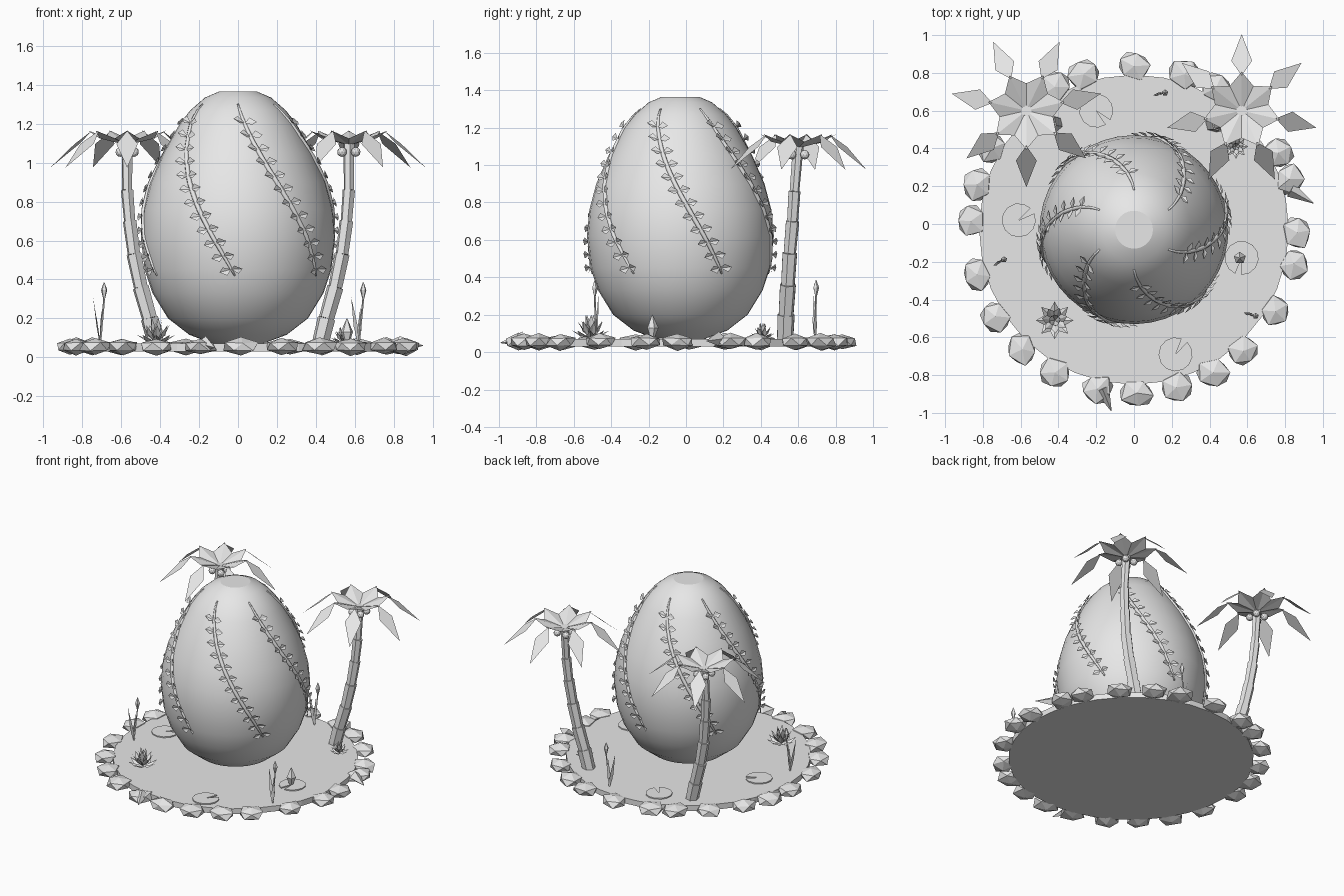
import bpy, bmesh, math, random
from mathutils import Vector, Matrix

random.seed(4)
if "Cube" in bpy.data.objects:
    bpy.data.objects.remove(bpy.data.objects["Cube"], do_unlink=True)

GREY = (0.8, 0.8, 0.8, 1)
stone = bpy.data.materials.new("plain_grey")
stone.use_nodes = True
stone.diffuse_color = GREY
stone.node_tree.nodes["Principled BSDF"].inputs["Base Color"].default_value = GREY

MID_Y = -0.03      # centre of the island and egg
GROUND = 0.07      # top of the island


def finish(name, bm, smooth=False, solid=True):
    if solid:
        bmesh.ops.recalc_face_normals(bm, faces=bm.faces)
    for f in bm.faces:
        f.smooth = smooth
    me = bpy.data.meshes.new(name)
    bm.to_mesh(me)
    bm.free()
    me.materials.append(stone)
    ob = bpy.data.objects.new(name, me)
    bpy.context.collection.objects.link(ob)
    return ob


def polar(angle, r, z=0.0):
    return Vector((r * math.cos(angle), r * math.sin(angle), z))


def face(bm, *points):
    bm.faces.new([bm.verts.new(p) for p in points])


def kite(bm, base, tip, side, mid=0.45, lift=Vector((0, 0, 0))):
    """Leaf of two triangles folded along its middle line."""
    centre = base.lerp(tip, mid) + lift
    a, b, l, r = [bm.verts.new(p) for p in (base, tip, centre - side, centre + side)]
    bm.faces.new((a, r, b))
    bm.faces.new((a, b, l))


def tube(bm, path, radii, sides):
    rings = []
    for i, p in enumerate(path):
        t = (path[min(i + 1, len(path) - 1)] - path[max(i - 1, 0)]).normalized()
        u = t.cross(Vector((0.3, 1, 0.1))).normalized()
        v = t.cross(u)
        rings.append([bm.verts.new(p + radii[i] * (u * math.cos(a) + v * math.sin(a)))
                      for a in (math.tau * k / sides for k in range(sides))])
    for lo, hi in zip(rings, rings[1:]):
        for k in range(sides):
            n = (k + 1) % sides
            bm.faces.new((lo[k], lo[n], hi[n], hi[k]))
    bm.faces.new(rings[0][::-1])
    bm.faces.new(rings[-1])


# Island disc
bm = bmesh.new()
bmesh.ops.create_cone(bm, cap_ends=True, segments=32, radius1=0.82, radius2=0.82, depth=0.04,
                      matrix=Matrix.Translation((0, MID_Y, GROUND - 0.02)))
finish("island", bm)

# Faceted rocks around the rim
ROCKS = (90, 72, 60, 45, 28, 18, 359, 348, 330, 312, 299, 285, 271, 257,
         241, 227, 212, 196, 177, 164, 150, 134, 119, 108)
bm = bmesh.new()
for deg in ROCKS:
    a = math.radians(deg)
    place = (Matrix.Translation(polar(a, 0.865, 0.055) + Vector((0, MID_Y, 0)))
             @ Matrix.Rotation(a + random.uniform(-0.4, 0.4), 4, 'Z')
             @ Matrix.Diagonal((0.085, 0.095, 0.045, 1)))
    made = bmesh.ops.create_icosphere(bm, subdivisions=1, radius=1)
    for v in made["verts"]:
        v.co = place @ (v.co * random.uniform(0.85, 1.1))
        v.co.z = max(v.co.z, 0)
# Two pointed shards among the rocks
for base, tip in (((-0.17, -0.87, 0.07), (-0.12, -0.99, 0.05)),
                  ((0.83, 0.18, 0.07), (0.95, 0.11, 0.06))):
    tube(bm, [Vector(base), Vector(tip)], [0.04, 0.002], 4)
finish("rim_rocks", bm)

# Egg: lathed profile of (radius, height)
EGG = [(0.1, 0.06), (0.25, 0.115), (0.36, 0.2), (0.44, 0.33), (0.48, 0.45), (0.5, 0.62),
       (0.487, 0.76), (0.45, 0.9), (0.385, 1.05), (0.3, 1.2), (0.245, 1.27), (0.17, 1.335),
       (0.1, 1.365)]
bm = bmesh.new()
tube(bm, [Vector((0, MID_Y, z)) for r, z in EGG], [r for r, z in EGG], 40)
egg = finish("egg", bm, smooth=True)
for f in egg.data.polygons:
    f.use_smooth = len(f.vertices) == 4


def egg_point(angle, z):
    for (r0, z0), (r1, z1) in zip(EGG, EGG[1:]):
        if z <= z1:
            break
    return polar(angle, r0 + (r1 - r0) * (z - z0) / (z1 - z0), z) + Vector((0, MID_Y, 0))


# Six leafy vines winding down the egg
STEPS = 26
vines, leaves = bmesh.new(), bmesh.new()
for k in range(6):
    start = math.radians(-90 + 60 * k)
    path = [egg_point(start + math.radians(58) * i / STEPS, 1.3 - 0.88 * i / STEPS)
            for i in range(STEPS + 1)]
    tube(vines, path, [0.013 - 0.008 * abs(2 * i / STEPS - 1) ** 3 for i in range(STEPS + 1)], 6)
    for i in range(3, STEPS + 1, 2):
        p = path[i]
        along = (path[i - 1] - p).normalized()
        out = (p - Vector((0, MID_Y, 0.65))).normalized()
        across = out.cross(along).normalized()
        for s in (-1, 1):
            reach = across * s * 0.058 + out * 0.022 + along * 0.02 * s
            kite(leaves, p + out * 0.006, p + reach, along * 0.024, 0.5, out * 0.008)
finish("egg_vines", vines, smooth=True)
finish("vine_leaves", leaves, solid=False)

# Two palms, mirrored in x
TRUNK = [(0.42, 0.53, 0.06), (0.455, 0.535, 0.2), (0.5, 0.545, 0.36), (0.535, 0.555, 0.53),
         (0.557, 0.57, 0.7), (0.57, 0.58, 0.86), (0.57, 0.6, 1.1)]
for side, label in ((1, "left"), (-1, "right")):
    path = [Vector((side * x, y, z)) for x, y, z in TRUNK]
    bm = bmesh.new()
    # Each trunk section flares a little at its top
    for i in range(len(path) - 1):
        r = 0.047 - 0.0035 * i
        tube(bm, [path[i], path[i + 1]], [r - 0.003, r], 6)
    finish(label + "_palm_trunk", bm)

    bm = bmesh.new()
    hub = Vector((side * 0.57, 0.6, 0))
    for k in range(7):
        a = math.radians(90 * side) + math.tau * k / 7
        half = math.pi / 7
        crest = hub + polar(a, 0.205, 1.165)
        middle = hub + Vector((0, 0, 1.09))
        face(bm, middle, hub + polar(a - half, 0.145, 1.125), crest)
        face(bm, middle, crest, hub + polar(a + half, 0.145, 1.125))
        width = polar(a + math.pi / 2, 0.055)
        kite(bm, hub + polar(a, 0.185, 1.165), hub + polar(a, 0.405, 0.975), width, 0.36)
    finish(label + "_palm_leaves", bm, solid=False)

    bm = bmesh.new()
    for k in range(4):
        spot = hub + polar(math.pi / 4 + k * math.pi / 2, 0.05, 1.055)
        bmesh.ops.create_icosphere(bm, subdivisions=2, radius=0.025,
                                   matrix=Matrix.Translation(spot))
    finish(label + "_palm_nuts", bm)

# Lily pads with a notch
bm = bmesh.new()
for x, y, turn in ((-0.61, 0.02, 0.6), (0.57, -0.18, 4.5), (-0.2, 0.6, 5.5), (0.22, -0.69, 1)):
    c = Vector((x, y, GROUND + 0.008))
    rim = [c + polar(turn + 0.2 + 5.9 * i / 12, 0.09) for i in range(13)]
    made = bm.faces.new([bm.verts.new(p) for p in [c] + rim])
    ext = bmesh.ops.extrude_face_region(bm, geom=[made])
    for v in ext["geom"]:
        if isinstance(v, bmesh.types.BMVert):
            v.co.z -= 0.008
finish("lily_pads", bm)

# Lotus flowers made of three rings of petals
bm = bmesh.new()
for x, y, size in ((-0.42, -0.51, 0.1), (0.54, 0.41, 0.065)):
    c = Vector((x, y, GROUND + 0.005))
    for count, reach, rise, twist in ((8, 1, 0.4, 0), (7, 0.7, 0.9, 0.3), (5, 0.3, 1.25, 0.1)):
        for k in range(count):
            a = twist + math.tau * k / count
            kite(bm, c, c + polar(a, reach * size, rise * size),
                 polar(a + math.pi / 2, 0.25 * size), 0.55, Vector((0, 0, -0.12 * size)))
finish("lotus_flowers", bm, solid=False)

# Closed bud on a pad
bm = bmesh.new()
tube(bm, [Vector((0.56, -0.18, z)) for z in (0.075, 0.13, 0.2)], [0.012, 0.033, 0.002], 5)
finish("lotus_bud", bm)

# Reed clumps: thin stem with a pointed head and two blades
bm, blades = bmesh.new(), bmesh.new()
for x, y, lean in ((-0.71, -0.2, 0.5), (0.62, -0.48, -0.3), (0.14, 0.69, 0.2)):
    foot = Vector((x, y, GROUND - 0.01))
    tilt = polar(lean, 0.025)
    top = foot + tilt + Vector((0, 0, 0.24))
    tube(bm, [foot, top], [0.006, 0.005], 4)
    tube(bm, [top + Vector((0, 0, h)) for h in (0, 0.045, 0.085)], [0.005, 0.017, 0.002], 5)
    for s, tall in ((-1.6, 0.25), (0.4, 0.2), (-0.8, 0.15)):
        kite(blades, foot, foot + tilt * s + Vector((0, 0, tall)), polar(lean + 0.8, 0.012), 0.4)
finish("reed_stems", bm)
finish("reed_blades", blades, solid=False)
